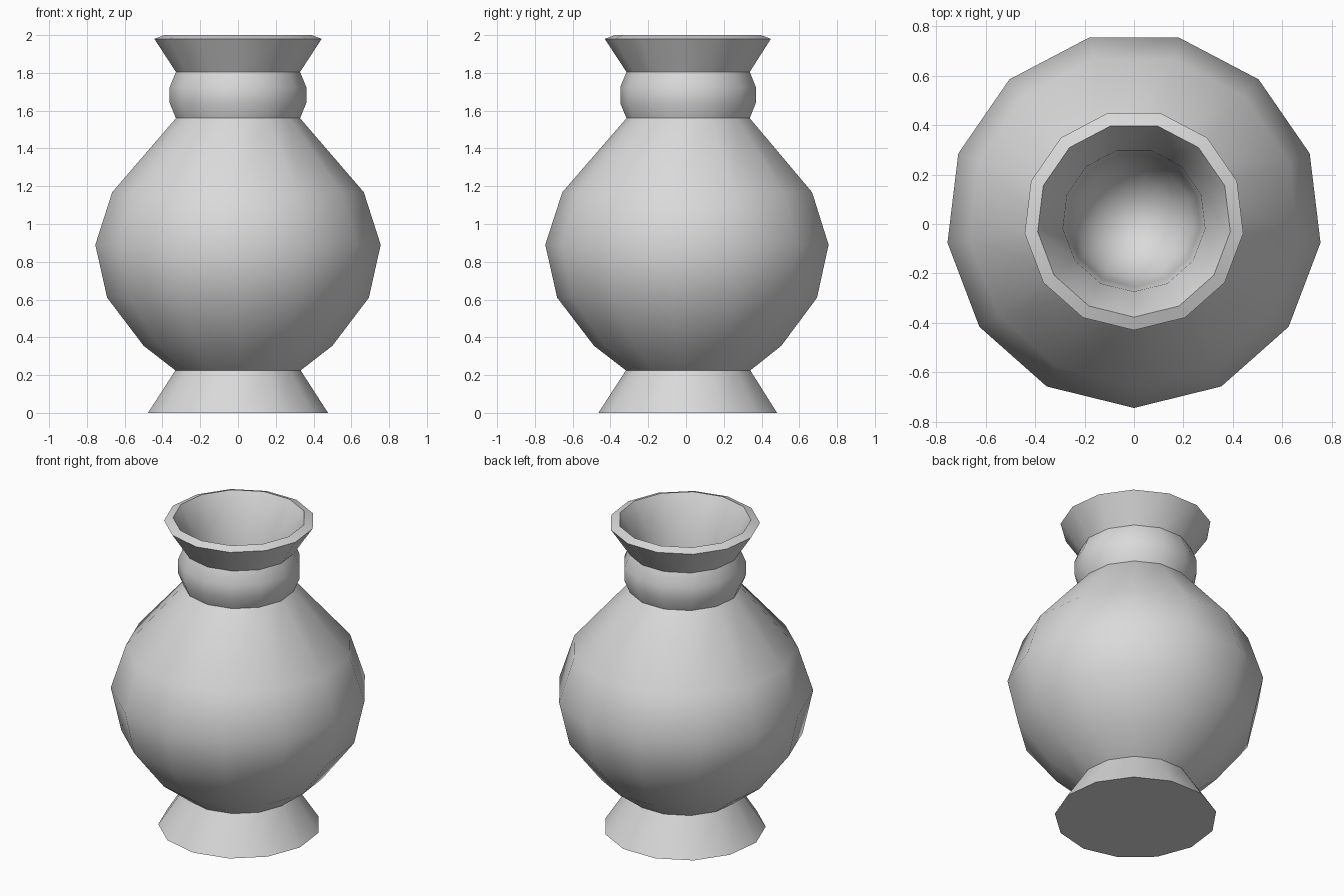
import bpy
import bmesh
from math import pi, sin, cos, radians

SIDES = 13
CENTRE_Y = 0.016   # an odd side count sits slightly off the middle of its bounds

cube = bpy.data.objects.get("Cube")
if cube:
    bpy.data.objects.remove(cube, do_unlink=True)

# One plain clay colour
clay = bpy.data.materials.new("grey_clay")
clay.use_nodes = True
clay_colour = (0.7, 0.7, 0.7, 1.0)
clay.diffuse_color = clay_colour
clay.node_tree.nodes["Principled BSDF"].inputs["Base Color"].default_value = clay_colour


def lathe(name, profile):
    """Spin (radius, height) points round the axis; radius 0 makes a pole."""
    bm = bmesh.new()
    rings = []
    for radius, z in profile:
        if radius == 0:
            rings.append([bm.verts.new((0, CENTRE_Y, z))] * SIDES)
            continue
        angles = [2 * pi * i / SIDES - pi / 2 for i in range(SIDES)]
        rings.append([bm.verts.new((radius * cos(a), CENTRE_Y + radius * sin(a), z))
                      for a in angles])
    for low, high in zip(rings, rings[1:]):
        for i in range(SIDES):
            j = (i + 1) % SIDES
            corners = dict.fromkeys((low[i], low[j], high[j], high[i]))
            bm.faces.new(list(corners))
    mesh = bpy.data.meshes.new(name)
    bm.to_mesh(mesh)
    bm.free()
    mesh.materials.append(clay)
    obj = bpy.data.objects.new(name, mesh)
    bpy.context.collection.objects.link(obj)
    bpy.ops.object.select_all(action='DESELECT')
    obj.select_set(True)
    bpy.context.view_layer.objects.active = obj
    bpy.ops.object.shade_smooth_by_angle(angle=radians(35))
    return obj


# Flared foot with a flat underside
lathe("foot", [(0, 0), (0.48, 0), (0.334, 0.225)])

# Round belly
lathe("belly", [(0.334, 0.225), (0.503, 0.355), (0.698, 0.61), (0.761, 0.89),
                (0.671, 1.168), (0.331, 1.56)])

# Bulging neck band
lathe("neck_band", [(0.331, 1.56), (0.364, 1.64), (0.364, 1.725), (0.331, 1.805)])

# Flared lip, sloping rim and the hollow inside
lathe("lip_and_hollow", [(0.331, 1.805), (0.446, 1.98), (0.393, 2.0), (0.29, 1.82),
                         (0.27, 1.6), (0.24, 1.42), (0.17, 1.32), (0.09, 1.26), (0, 1.24)])
